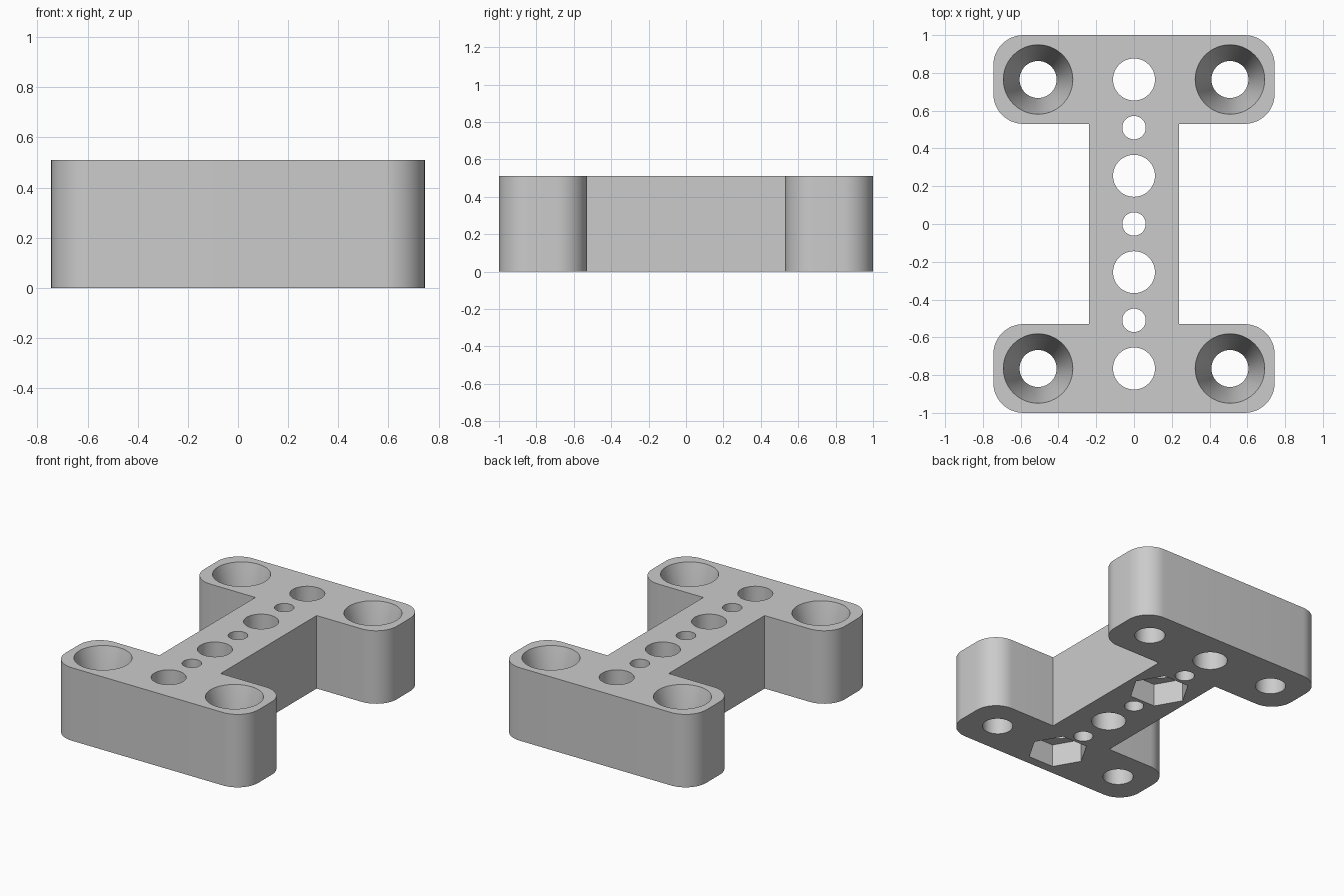
import bpy, bmesh
from math import cos, sin, pi, radians

cube = bpy.data.objects.get("Cube")
if cube:
    bpy.data.objects.remove(cube, do_unlink=True)

HEIGHT = 0.51
PITCH = 0.255        # spacing of the centre row
BAR_X, BAR_IN, WAIST, FILLET = 0.745, 0.53, 0.237, 0.16

grey = bpy.data.materials.new("plain_grey")
grey.use_nodes = True
grey.diffuse_color = (0.6, 0.6, 0.6, 1)
grey.node_tree.nodes["Principled BSDF"].inputs["Base Color"].default_value = (0.6, 0.6, 0.6, 1)


def make_object(name, bm):
    bmesh.ops.recalc_face_normals(bm, faces=bm.faces)
    mesh = bpy.data.meshes.new(name)
    bm.to_mesh(mesh)
    bm.free()
    mesh.materials.append(grey)
    obj = bpy.data.objects.new(name, mesh)
    bpy.context.collection.objects.link(obj)
    return obj


def arc(cx, cy, start, steps=12):
    return [(cx + FILLET * cos(start + pi / 2 * i / steps),
             cy + FILLET * sin(start + pi / 2 * i / steps)) for i in range(steps + 1)]


def lathe(bm, x, y, profile, sides=64):
    """Closed solid from (radius, height) rings around a vertical axis."""
    rings = [[bm.verts.new((x + r * cos(2 * pi * i / sides), y + r * sin(2 * pi * i / sides), z))
              for i in range(sides)] for r, z in profile]
    for a, b in zip(rings, rings[1:]):
        for i in range(sides):
            j = (i + 1) % sides
            bm.faces.new((a[i], a[j], b[j], b[i]))
    bm.faces.new(rings[0][::-1])
    bm.faces.new(rings[-1])


def cut(target, name, bm):
    cutter = make_object(name, bm)
    cutter.hide_render = True
    mod = target.modifiers.new(name, 'BOOLEAN')
    mod.operation = 'DIFFERENCE'
    mod.solver = 'EXACT'
    mod.object = cutter
    bpy.context.view_layer.objects.active = target
    bpy.ops.object.modifier_apply(modifier=name)
    bpy.data.objects.remove(cutter, do_unlink=True)


# I-shaped plate: back-right quarter outline, turned and mirrored to a full loop
quarter = ([(WAIST, BAR_IN)] + arc(BAR_X - FILLET, BAR_IN + FILLET, -pi / 2)
           + arc(BAR_X - FILLET, 1 - FILLET, 0))
half = quarter + [(-x, y) for x, y in reversed(quarter)]
outline = half + [(-x, -y) for x, y in half]
bm = bmesh.new()
base = bm.faces.new([bm.verts.new((x, y, 0)) for x, y in outline])
top = bmesh.ops.extrude_face_region(bm, geom=[base])
bmesh.ops.translate(bm, vec=(0, 0, HEIGHT),
                    verts=[v for v in top["geom"] if isinstance(v, bmesh.types.BMVert)])
plate = make_object("mounting_plate", bm)

# Centre row of alternating large and small through holes
bm = bmesh.new()
for i in range(-3, 4):
    r = 0.111 if i % 2 else 0.062
    lathe(bm, 0, i * PITCH, [(r, -0.05), (r, HEIGHT + 0.05)])
cut(plate, "row_holes", bm)

# Tapered screw holes in the four corners
bm = bmesh.new()
for sx in (-1, 1):
    for sy in (-1, 1):
        lathe(bm, sx * 0.508, sy * 3 * PITCH,
              [(0.098, -0.05), (0.098, 0.18), (0.184, HEIGHT), (0.197, HEIGHT + 0.05)])
cut(plate, "corner_holes", bm)

# Hexagonal nut pockets on the underside
bm = bmesh.new()
for i in (-3, 1):
    lathe(bm, 0, i * PITCH, [(0.196, -0.05), (0.196, 0.16)], sides=6)
cut(plate, "nut_pockets", bm)

# Smooth round walls, crisp rims
bpy.ops.object.select_all(action='DESELECT')
plate.select_set(True)
bpy.context.view_layer.objects.active = plate
bpy.ops.object.shade_smooth_by_angle(angle=radians(15))
